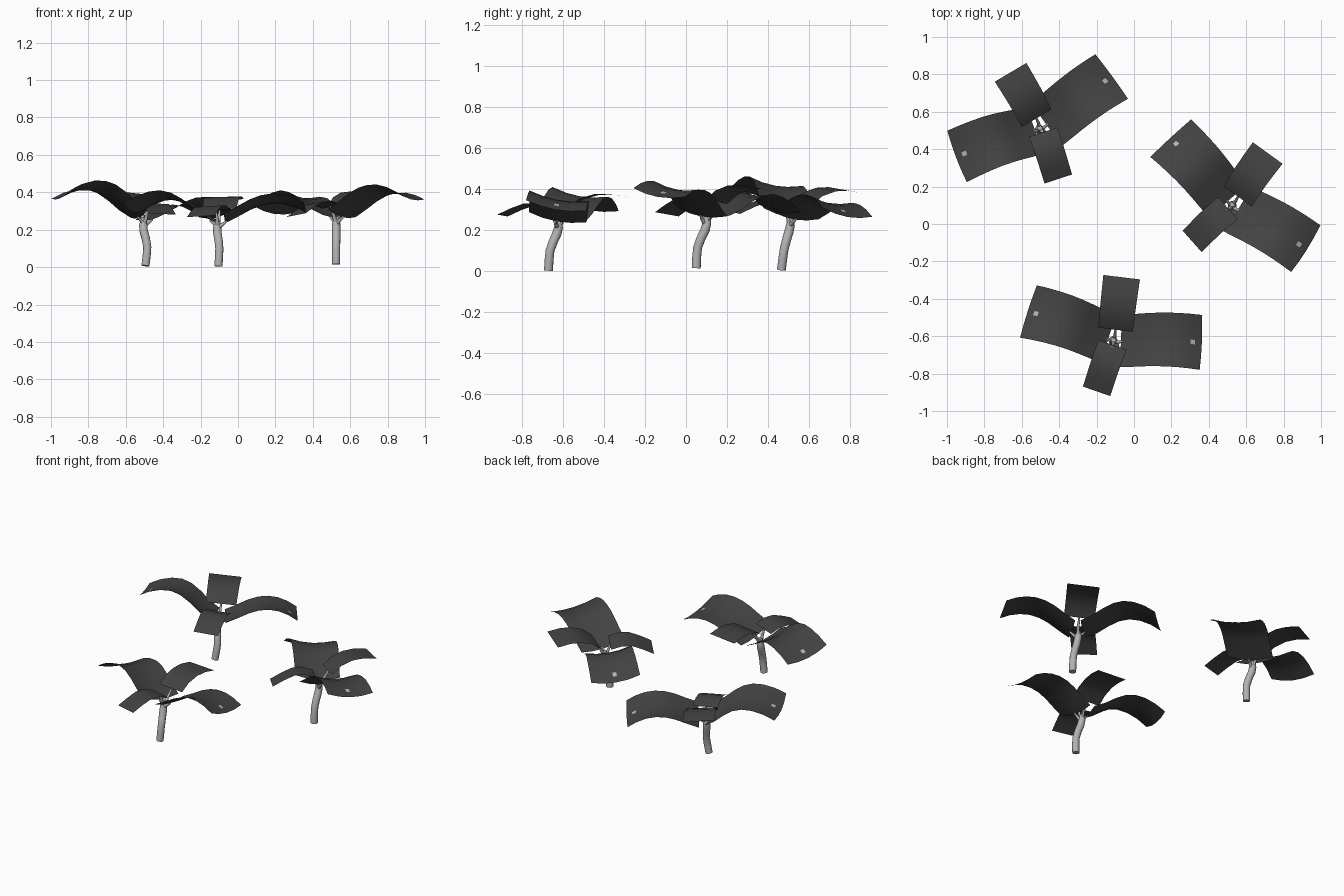
import bpy, bmesh, math
from mathutils import Vector, Matrix

if "Cube" in bpy.data.objects:
    bpy.data.objects.remove(bpy.data.objects["Cube"])


def material(name, v):
    m = bpy.data.materials.new(name)
    m.diffuse_color = (v, v, v, 1)
    m.use_nodes = True
    m.node_tree.nodes["Principled BSDF"].inputs["Base Color"].default_value = m.diffuse_color
    return m


LEAF = material("dark_grey_leaf", 0.055)
STEM = material("light_grey_stem", 0.45)


def make(name, bm, mat, world):
    me = bpy.data.meshes.new(name)
    bm.to_mesh(me)
    bm.free()
    for p in me.polygons:
        p.use_smooth = True
    me.materials.append(mat)
    ob = bpy.data.objects.new(name, me)
    ob.matrix_world = world
    bpy.context.collection.objects.link(ob)
    bpy.ops.object.select_all(action='DESELECT')
    ob.select_set(True)
    bpy.context.view_layer.objects.active = ob
    bpy.ops.object.shade_smooth_by_angle(angle=math.radians(45))


def sheet(profile, w0, w1, cols=4, dish=0.0):
    """Bent leaf sheet: (radius, height) profile swept across its width, with a shallow valley."""
    bm = bmesh.new()
    rows = []
    n = len(profile) - 1
    for i, (r, z) in enumerate(profile):
        hw = (w0 + (w1 - w0) * i / n) / 2
        row = []
        for j in range(cols + 1):
            t = 2 * j / cols - 1
            row.append(bm.verts.new((r - dish * .25 * t * t * i / n, hw * t, z + dish * (t * t - .7))))
        rows.append(row)
    for a, b in zip(rows, rows[1:]):
        for j in range(cols):
            bm.faces.new((a[j], b[j], b[j + 1], a[j + 1]))
    return bm


def tube(points, radii, sides):
    """Tapered capped tube through points."""
    bm = bmesh.new()
    pts = [Vector(p) for p in points]
    rings = []
    for i, p in enumerate(pts):
        d = pts[min(i + 1, len(pts) - 1)] - pts[max(i - 1, 0)]
        q = Vector((0, 0, 1)).rotation_difference(d)
        rings.append([bm.verts.new(p + q @ Vector((radii[i] * math.cos(k * math.tau / sides),
                                                   radii[i] * math.sin(k * math.tau / sides), 0)))
                      for k in range(sides)])
    for a, b in zip(rings, rings[1:]):
        for k in range(sides):
            m = (k + 1) % sides
            bm.faces.new((a[k], a[m], b[m], b[k]))
    bm.faces.new(rings[0][::-1])
    bm.faces.new(rings[-1])
    return bm


# name, direction, base width, tip width, valley depth, mark radius, (radius, height) profile
LEAVES = [
    ("large_leaf_a", 2.5, .27, .298, .022, .44,
     [(.035, .275), (.10, .312), (.165, .362), (.225, .398), (.285, .414), (.35, .41), (.42, .388), (.487, .352)]),
    ("large_leaf_b", -162.3, .285, .298, .022, .42,
     [(.035, .268), (.10, .302), (.17, .342), (.23, .366), (.29, .376), (.35, .372), (.41, .354), (.468, .325)]),
    ("small_leaf_a", -77, .185, .197, 0, 0,
     [(.05, .335), (.10, .388), (.17, .423), (.24, .437), (.32, .436)]),
    ("small_leaf_b", -269.5, .16, .155, 0, 0,
     [(.03, .31), (.10, .322), (.16, .312), (.22, .278), (.284, .234)]),
]


def plant(tag, pos, turn, tall):
    world = (Matrix.Translation(pos) @ Matrix.Rotation(math.radians(-10), 4, 'X')
             @ Matrix.Rotation(math.radians(turn), 4, 'Z') @ Matrix.Diagonal((1, 1, tall, 1)))
    # gently curved main stem
    c, s = math.cos(math.radians(-41)), math.sin(math.radians(-41))
    bend = [(0, 0), (-.007, .05), (-.011, .1), (-.003, .145), (.01, .19), (.013, .225), (.01, .26)]
    make("stem_" + tag, tube([(b * c, b * s, z) for b, z in bend],
                             [.022, .022, .022, .0225, .023, .022, .013], 12), STEM, world)
    for name, ang, w0, w1, dish, mark, prof in LEAVES:
        spin = Matrix.Rotation(math.radians(ang), 4, 'Z')
        make(f"{name}_{tag}", sheet(prof, w0, w1, 4, dish), LEAF, world @ spin)
        # leaf stalk from the stem top to the leaf base
        (r, z), top = prof[0], spin.inverted() @ Vector((.011 * c, .011 * s, .215))
        end = z - .7 * dish
        stalk = tube([top, (r * .6, 0, (end + .215) / 2 + .003), (r + .012, 0, end + .003)],
                     [.012, .009, .005], 8)
        make(f"{name}_stalk_{tag}", stalk, STEM, world @ spin)
        # small pale square near the tip of each large leaf
        if mark:
            (ra, za), (rb, zb) = prof[-2:]
            slope = (zb - za) / (rb - ra)
            zm = za - .7 * dish + slope * (mark - ra) + .003
            plate = sheet([(mark - .012, zm - .012 * slope), (mark + .012, zm + .012 * slope)], .024, .024, 1)
            make(f"{name}_mark_{tag}", plate, STEM, world @ spin)


plant("back", (-.495, .465, .007), 198, 1.0)
plant("right", (.525, .05, .015), 130.6, 1.0)
plant("front", (-.105, -.67, .004), 160, .96)
